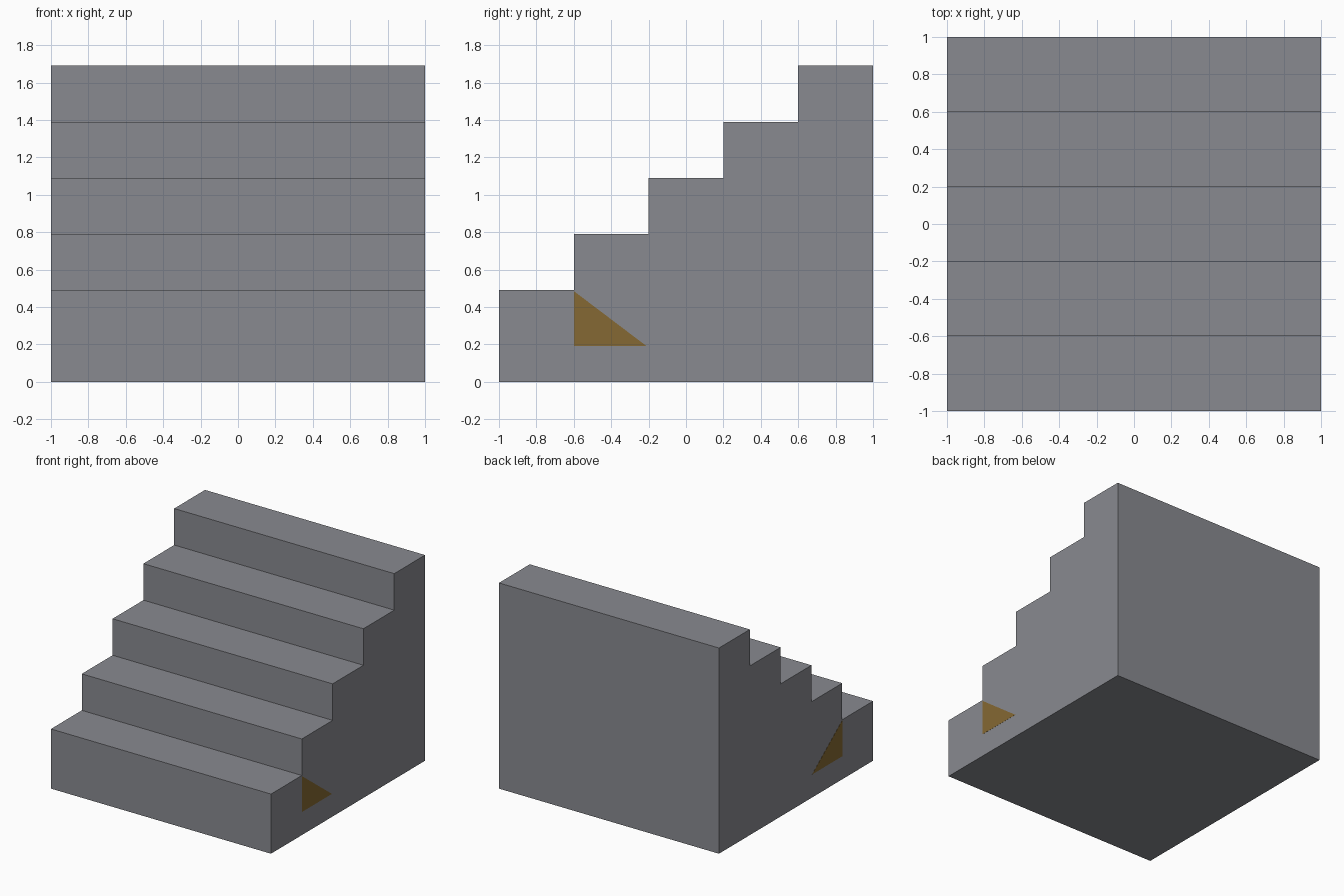
import bpy, bmesh

if "Cube" in bpy.data.objects:
    bpy.data.objects.remove(bpy.data.objects["Cube"])

WIDTH, TREAD, RISE, BASE, STEPS = 2.0, 0.4, 0.3, 0.49, 5


def material(name, rgb):
    m = bpy.data.materials.new(name)
    m.diffuse_color = (*rgb, 1)
    m.use_nodes = True
    m.node_tree.nodes["Principled BSDF"].inputs["Base Color"].default_value = m.diffuse_color
    return m


def extrude_profile(name, points, x0, x1, mat):
    """Extrude a closed (y, z) profile along x."""
    bm = bmesh.new()
    face = bm.faces.new([bm.verts.new((x0, y, z)) for y, z in points])
    geo = bmesh.ops.extrude_face_region(bm, geom=[face])["geom"]
    moved = [g for g in geo if isinstance(g, bmesh.types.BMVert)]
    bmesh.ops.translate(bm, verts=moved, vec=(x1 - x0, 0, 0))
    bmesh.ops.recalc_face_normals(bm, faces=bm.faces)
    mesh = bpy.data.meshes.new(name)
    bm.to_mesh(mesh)
    bm.free()
    mesh.materials.append(mat)
    obj = bpy.data.objects.new(name, mesh)
    bpy.context.collection.objects.link(obj)
    return obj


grey = material("stone grey", (0.25, 0.255, 0.28))
brown = material("wood brown", (0.235, 0.14, 0.033))

# Solid staircase: one stepped profile, rising to the back
profile = [(1, 0), (-1, 0)]
for i in range(STEPS):
    y, z = -1 + i * TREAD, BASE + i * RISE
    profile += [(y, z), (y + TREAD, z)]
extrude_profile("staircase", profile, -WIDTH / 2, WIDTH / 2, grey)

# Brown triangular patch on each side, below the second step
patch = [(-0.6, 0.19), (-0.21, 0.19), (-0.6, 0.485)]
for side, s in (("left", -1), ("right", 1)):
    extrude_profile(f"{side}_side_patch", patch, s * 0.999, s * 1.001, brown)
